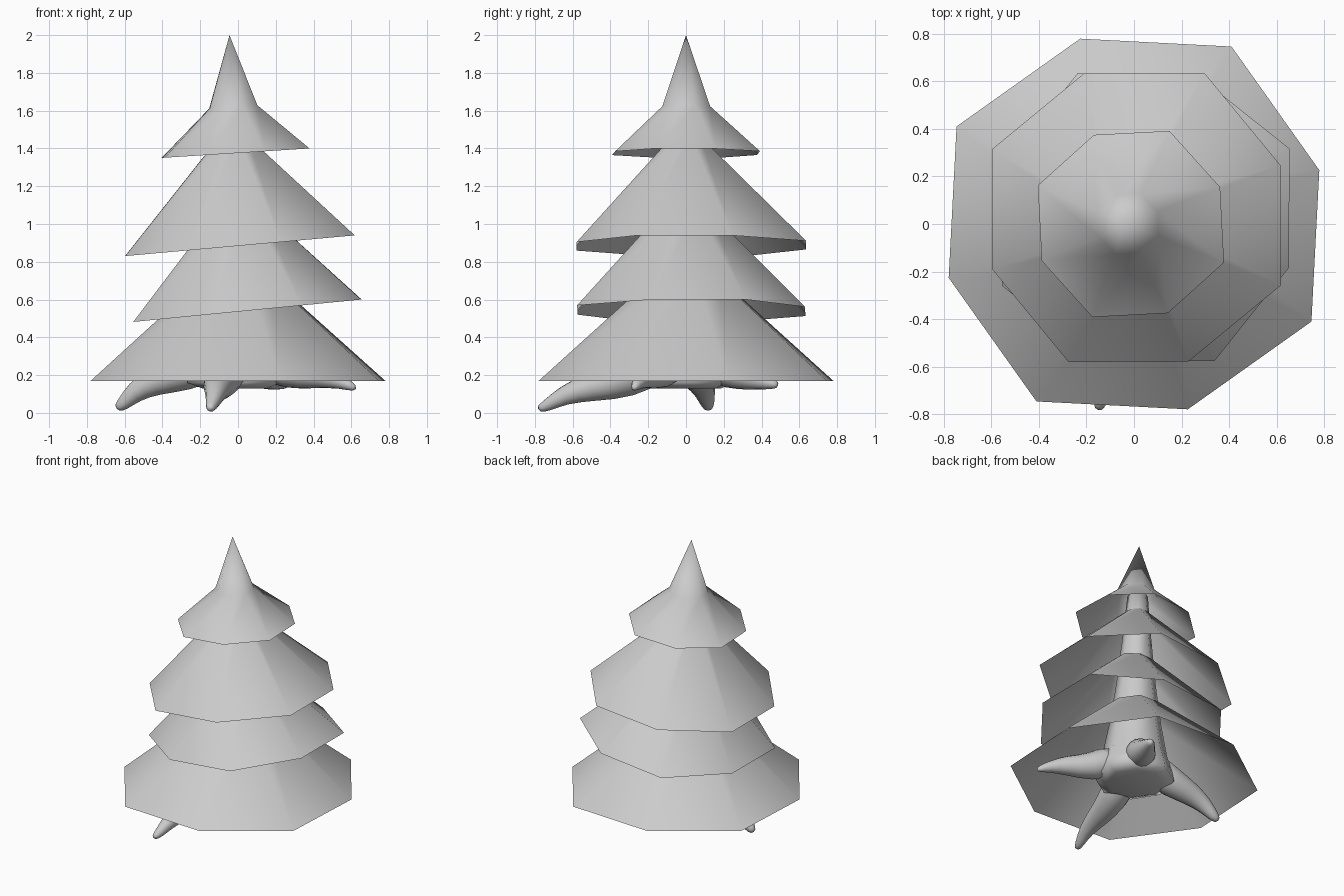
import bpy, bmesh
from math import radians, cos, sin
from mathutils import Vector

if "Cube" in bpy.data.objects:
    bpy.data.objects.remove(bpy.data.objects["Cube"])


def loft(name, rings, cap_start=False, cap_end=False, subdiv=0):
    """Skin a list of equal-sized rings; a one-point ring makes a tip."""
    bm = bmesh.new()
    loops = [[bm.verts.new(p) for p in r] for r in rings]
    for a, b in zip(loops, loops[1:]):
        n = len(a)
        for i in range(n):
            j = (i + 1) % n
            if len(b) == 1:
                bm.faces.new((a[i], a[j], b[0]))
            else:
                bm.faces.new((a[i], a[j], b[j], b[i]))
    if cap_start:
        bm.faces.new(loops[0][::-1])
    if cap_end:
        bm.faces.new(loops[-1])
    bm.normal_update()
    for f in bm.faces:
        f.smooth = True
    me = bpy.data.meshes.new(name)
    bm.to_mesh(me)
    bm.free()
    ob = bpy.data.objects.new(name, me)
    bpy.context.scene.collection.objects.link(ob)
    if subdiv:
        m = ob.modifiers.new("soften", 'SUBSURF')
        m.levels = m.render_levels = subdiv
    return ob


def octagon(cx, cy, z, r_a, r_b, phase, slope=0.0):
    """Slightly uneven octagon, tilted along x."""
    pts = []
    for i in range(8):
        r = r_b if i % 2 else r_a
        t = radians(phase + 45 * i)
        x, y = cx + r * cos(t), cy + r * sin(t)
        pts.append((x, y, z + slope * (x - cx)))
    return pts


# Hollow branch skirts
loft("bottom_branches", [octagon(0, 0, 0.17, 0.812, 0.852, 16.2),
                         octagon(-0.005, 0, 0.71, 0.19, 0.2, 16.2)])
loft("lower_branches", [octagon(0.05, 0.028, 0.541, 0.67, 0.638, 25.5, 0.098),
                        octagon(0.01, 0, 1.07, 0.135, 0.13, 25.5, 0.03)])
loft("upper_branches", [octagon(0.01, 0.028, 0.885, 0.645, 0.672, 19.8, 0.09),
                        octagon(-0.025, 0, 1.46, 0.08, 0.085, 19.8, 0.03)])
loft("top_branches", [octagon(-0.013, 0, 1.375, 0.406, 0.424, 22.5, 0.064),
                      octagon(-0.025, 0, 1.62, 0.135, 0.138, 22.5, 0.07),
                      [(-0.045, 0, 2.0)]])

# Tapered trunk
trunk = [(0.13, 0.19), (0.16, 0.27), (0.24, 0.255), (0.35, 0.22), (0.6, 0.175),
         (0.9, 0.135), (1.3, 0.095), (1.6, 0.07)]
loft("trunk", [octagon(-0.02 * z, 0, z, r, r, 10) for z, r in trunk],
     cap_start=True, cap_end=True)


def root(name, path):
    """Tapered tube along (x, y, z, radius) points."""
    pts = [Vector(p[:3]) for p in path]
    rings = []
    for i, p in enumerate(pts):
        d = (pts[min(i + 1, len(pts) - 1)] - pts[max(i - 1, 0)]).normalized()
        side = d.cross(Vector((0, 0, 1))).normalized()
        up = side.cross(d)
        r = path[i][3]
        rings.append([p + r * (cos(radians(45 * k)) * side - sin(radians(45 * k)) * up)
                      for k in range(8)])
    loft(name, rings, cap_start=True, cap_end=True, subdiv=1)


# Spreading roots
root("front_root", [(-0.03, -0.1, 0.3, 0.14), (-0.08, -0.32, 0.17, 0.11),
                    (-0.11, -0.5, 0.14, 0.085), (-0.12, -0.65, 0.095, 0.055),
                    (-0.14, -0.74, 0.035, 0.034), (-0.15, -0.785, 0.02, 0.02)])
root("left_root", [(-0.1, 0.02, 0.3, 0.14), (-0.3, 0.06, 0.21, 0.11),
                   (-0.45, 0.08, 0.17, 0.085), (-0.55, 0.1, 0.11, 0.06),
                   (-0.61, 0.115, 0.045, 0.04), (-0.645, 0.12, 0.022, 0.022)])
root("right_root", [(0.1, -0.05, 0.3, 0.14), (0.28, -0.14, 0.21, 0.1),
                    (0.43, -0.2, 0.2, 0.075), (0.55, -0.25, 0.165, 0.04),
                    (0.63, -0.28, 0.125, 0.018)])
root("back_root", [(0.04, 0.1, 0.3, 0.14), (0.13, 0.24, 0.21, 0.1),
                   (0.19, 0.36, 0.18, 0.065), (0.23, 0.44, 0.16, 0.04),
                   (0.26, 0.49, 0.145, 0.018)])
